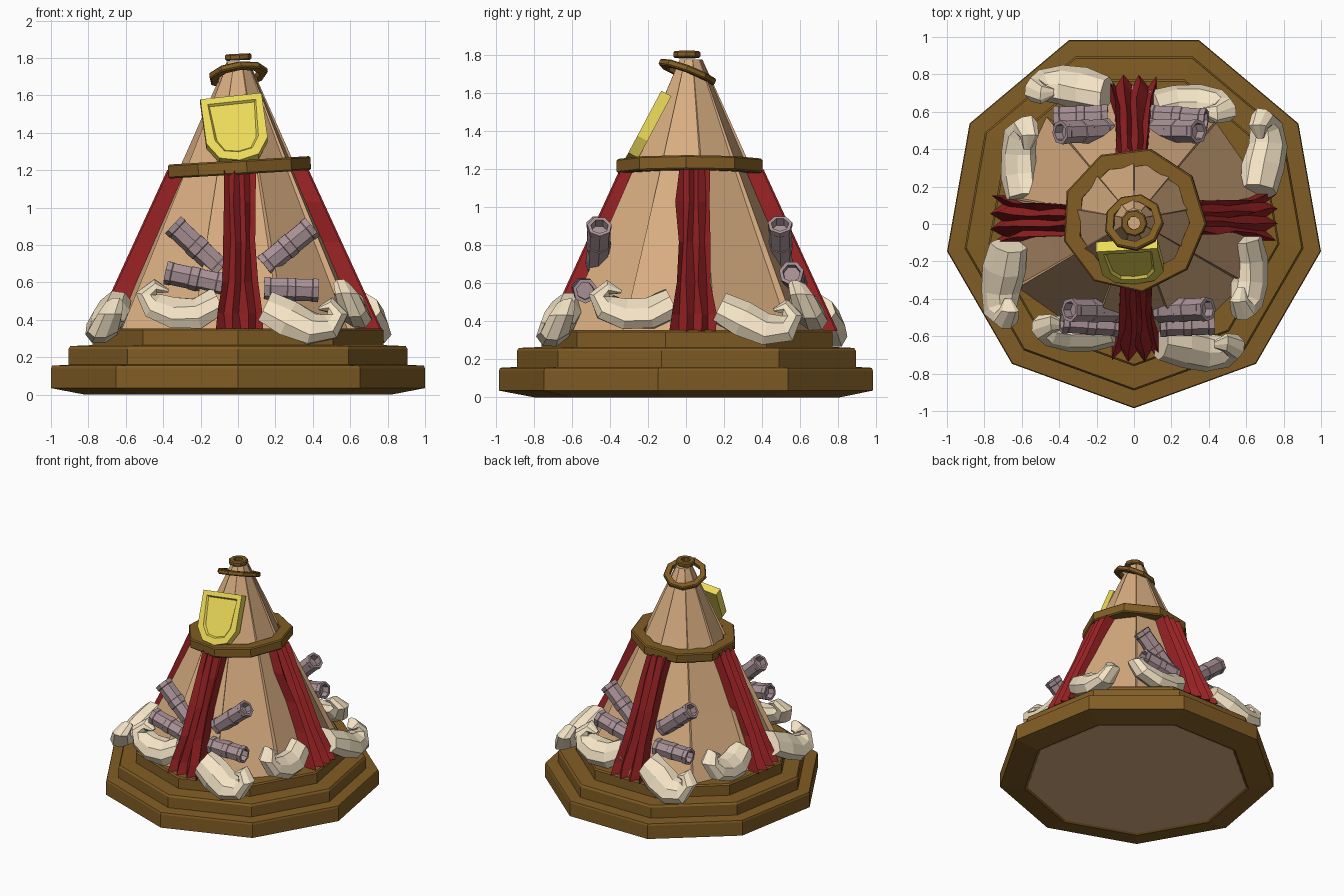
import bpy, bmesh, random
from math import sin, cos, pi, radians
from mathutils import Vector, Matrix

if "Cube" in bpy.data.objects:
    bpy.data.objects.remove(bpy.data.objects["Cube"])

random.seed(4)
CENTRE = Vector((0.0, 0.03, 0.0))


def material(name, rgb):
    m = bpy.data.materials.new(name)
    m.diffuse_color = (*rgb, 1)
    m.use_nodes = True
    m.node_tree.nodes["Principled BSDF"].inputs["Base Color"].default_value = m.diffuse_color
    return m


WOOD = material("wood", (0.22, 0.11, 0.018))
HIDE = material("hide", (0.69, 0.42, 0.22))
CLOTH = material("red_cloth", (0.32, 0.016, 0.018))
HORN = material("horn", (0.9, 0.77, 0.56))
TUBE = material("tube", (0.40, 0.29, 0.31))
GOLD = material("gold", (0.84, 0.70, 0.10))


def finish(name, bm, mat, matrix=None):
    bmesh.ops.remove_doubles(bm, verts=bm.verts, dist=0.0005)
    bmesh.ops.recalc_face_normals(bm, faces=bm.faces)
    me = bpy.data.meshes.new(name)
    bm.to_mesh(me)
    bm.free()
    me.materials.append(mat)
    ob = bpy.data.objects.new(name, me)
    bpy.context.collection.objects.link(ob)
    if matrix is not None:
        ob.matrix_world = matrix
    return ob


def loft(name, rings, mat, cap=True, wrap=False, matrix=None):
    """Skin a list of closed rings; wrap joins the last ring to the first."""
    bm = bmesh.new()
    vs = [[bm.verts.new(p) for p in ring] for ring in rings]
    n = len(vs[0])
    for k in range(len(vs) if wrap else len(vs) - 1):
        a, b = vs[k], vs[(k + 1) % len(vs)]
        for i in range(n):
            j = (i + 1) % n
            bm.faces.new((a[i], a[j], b[j], b[i]))
    if cap and not wrap:
        bm.faces.new(vs[0][::-1])
        bm.faces.new(vs[-1])
    return finish(name, bm, mat, matrix)


def lathe(name, profile, n, mat, phase=-pi / 2, **kw):
    rings = [[(r * cos(phase + 2 * pi * i / n), r * sin(phase + 2 * pi * i / n), z)
              for i in range(n)] for r, z in profile]
    return loft(name, rings, mat, **kw)


# Three-step nonagonal base with a chamfered underside
lathe("stepped_base", [(0.8, 0.015), (0.83, 0.0), (1.015, 0.035), (1.015, 0.14), (1.01, 0.155),
                       (0.92, 0.16), (0.92, 0.245), (0.91, 0.26), (0.79, 0.265),
                       (0.79, 0.345), (0.78, 0.355), (0.6, 0.355)],
      9, WOOD, cap=False, matrix=Matrix.Translation(CENTRE))
lathe("underside_panel", [(0.81, 0.008), (0.81, 0.02)], 9, HIDE,
      matrix=Matrix.Translation(CENTRE))

# Hide cone of nine overlapping panels
cone_rings = []
for r, z in [(0.71, 0.345), (0.5, 0.8), (0.285, 1.27), (0.06, 1.78)]:
    ring = []
    for k in range(9):
        for da, s in ((-19.5, 1.02), (19.5, 0.96)):
            a = radians(-90 + 40 * k + da)
            ring.append((r * s * cos(a), r * s * sin(a), z))
    cone_rings.append(ring)
loft("hide_cone", cone_rings, HIDE, matrix=Matrix.Translation((0, 0.025, 0)))


# Wooden hoops around the cone
def hoop(name, loc, r_in, r_out, h, slope):
    b = min(0.008, h * 0.2)
    prof = [(r_in, -h / 2), (r_out - b, -h / 2), (r_out, -h / 2 + b),
            (r_out, h / 2 - b), (r_out - b, h / 2), (r_in, h / 2)]
    tilt = Vector((0, 0, 1)).rotation_difference(Vector((-slope[0], -slope[1], 1)))
    lathe(name, prof, 9, WOOD, phase=-1.45, wrap=True,
          matrix=Matrix.Translation(loc) @ tilt.to_matrix().to_4x4())


hoop("middle_hoop", (0, 0.022, 1.215), 0.30, 0.39, 0.075, (0.06, 0.0))
hoop("upper_hoop", (0, 0.008, 1.71), 0.115, 0.16, 0.035, (0.15, -0.38))
hoop("top_hoop", (0, 0.005, 1.805), 0.035, 0.072, 0.035, (0.05, 0.0))


# Pleated red drapes on four sides
def drape(name, turn):
    rings = []
    for t, w in [(0, 0.08), (0.2, 0.09), (0.45, 0.085), (0.7, 0.095), (0.9, 0.12), (1, 0.125)]:
        rad, z = 0.345 + 0.365 * t, 1.2 - 0.85 * t
        front, back = [], []
        for i in range(7):
            f = i / 3 - 1
            x = w * f + random.uniform(-0.008, 0.008)
            fold = (0.05 if i % 2 == 0 else 0.0) * (0.7 + 0.5 * t)
            front.append((x + 0.01, -rad - fold + 0.01 * f * f, z))
            back.append((x + 0.01, -rad + 0.07, z))
        rings.append(front + back[::-1])
    loft(name, rings, CLOTH, matrix=Matrix.Translation(CENTRE) @ Matrix.Rotation(turn, 4, 'Z'))


# Curled horns: path points are (sideways, height, radius)
def horn(name, path, rad, turn):
    rings = []
    for k, (u, v, r) in enumerate(path):
        p, q = path[max(k - 1, 0)], path[min(k + 1, len(path) - 1)]
        tan = Vector((q[0] - p[0], q[1] - p[1])).normalized()
        ring = []
        for i in range(8):
            a = pi * i / 4 + 0.4
            rr = r * random.uniform(1.0, 1.2)
            uu, vv = u - tan.y * cos(a) * rr, v + tan.x * cos(a) * rr
            ring.append((uu, -(rad - 0.4 * (vv - 0.42)) + sin(a) * (rr * 0.9 + 0.012), vv))
        rings.append(ring)
    loft(name, rings, HORN, matrix=Matrix.Translation(CENTRE) @ Matrix.Rotation(turn, 4, 'Z'))


LOW = [(0.145, 0.475, 0.08), (0.27, 0.415, 0.094), (0.39, 0.355, 0.085),
       (0.495, 0.365, 0.07), (0.53, 0.43, 0.055), (0.49, 0.48, 0.038), (0.43, 0.46, 0.008)]
HIGH = [(-0.10, 0.50, 0.073), (-0.22, 0.44, 0.08), (-0.35, 0.435, 0.078),
        (-0.455, 0.475, 0.07), (-0.49, 0.535, 0.056), (-0.44, 0.58, 0.036), (-0.37, 0.555, 0.008)]

for k, side in enumerate(("front", "right", "back", "left")):
    drape(side + "_drape", k * pi / 2)
    horn(side + "_low_horn", LOW, 0.69, k * pi / 2)
    horn(side + "_high_horn", HIGH, 0.625, k * pi / 2)


# Banded hollow tubes, a crossed set on front and back
def tube(name, a, b):
    a, b = Vector(a), Vector(b)
    d = b - a
    L = d.length
    half = [(0.0, 0.05), (0.045, 0.05), (0.047, 0), (0.066, 0), (0.066, 0.03), (0.062, 0.035),
            (0.062, L * 0.42), (0.066, L * 0.43)]
    prof = half + [(r, L - z) for r, z in half[::-1]]
    rot = d.to_track_quat('Z', 'Y').to_matrix().to_4x4()
    lathe(name, prof, 7, TUBE, cap=False, matrix=Matrix.Translation(a) @ rot)


TUBES = [((-0.09, -0.465, 0.67), (-0.345, -0.46, 0.91)),
         ((-0.08, -0.54, 0.59), (-0.385, -0.52, 0.655)),
         ((0.14, -0.465, 0.69), (0.395, -0.455, 0.90)),
         ((0.14, -0.54, 0.57), (0.43, -0.53, 0.56))]
for k, (a, b) in enumerate(TUBES):
    tube(f"front_tube_{k + 1}", a, b)
    # the rear set is the front set turned half round
    c = [(-p[0], 0.035 - p[1], p[2]) for p in (a, b)]
    tube(f"back_tube_{k + 1}", *c)

# Gold shield plate leaning on the front, with a sunken centre
bm = bmesh.new()
outline = [(-0.165, 0.19), (0.165, 0.19), (0.165, -0.08), (0.105, -0.175),
           (0.0, -0.20), (-0.105, -0.175), (-0.165, -0.08)]
back = bm.faces.new([bm.verts.new((x, y, -0.06)) for x, y in outline])
ext = bmesh.ops.extrude_face_region(bm, geom=[back])
top = next(g for g in ext["geom"] if isinstance(g, bmesh.types.BMFace))
bmesh.ops.translate(bm, verts=list(top.verts), vec=(0, 0, 0.06))
bmesh.ops.recalc_face_normals(bm, faces=bm.faces)
bmesh.ops.inset_region(bm, faces=[top], thickness=0.05)
bmesh.ops.inset_region(bm, faces=[top], thickness=0.012)
bmesh.ops.translate(bm, verts=list(top.verts), vec=(0, 0, -0.014))
finish("shield_plate", bm, GOLD, Matrix.Translation((-0.015, -0.228, 1.43))
       @ Matrix.Rotation(radians(62), 4, 'X') @ Matrix.Rotation(radians(7), 4, 'Z'))
